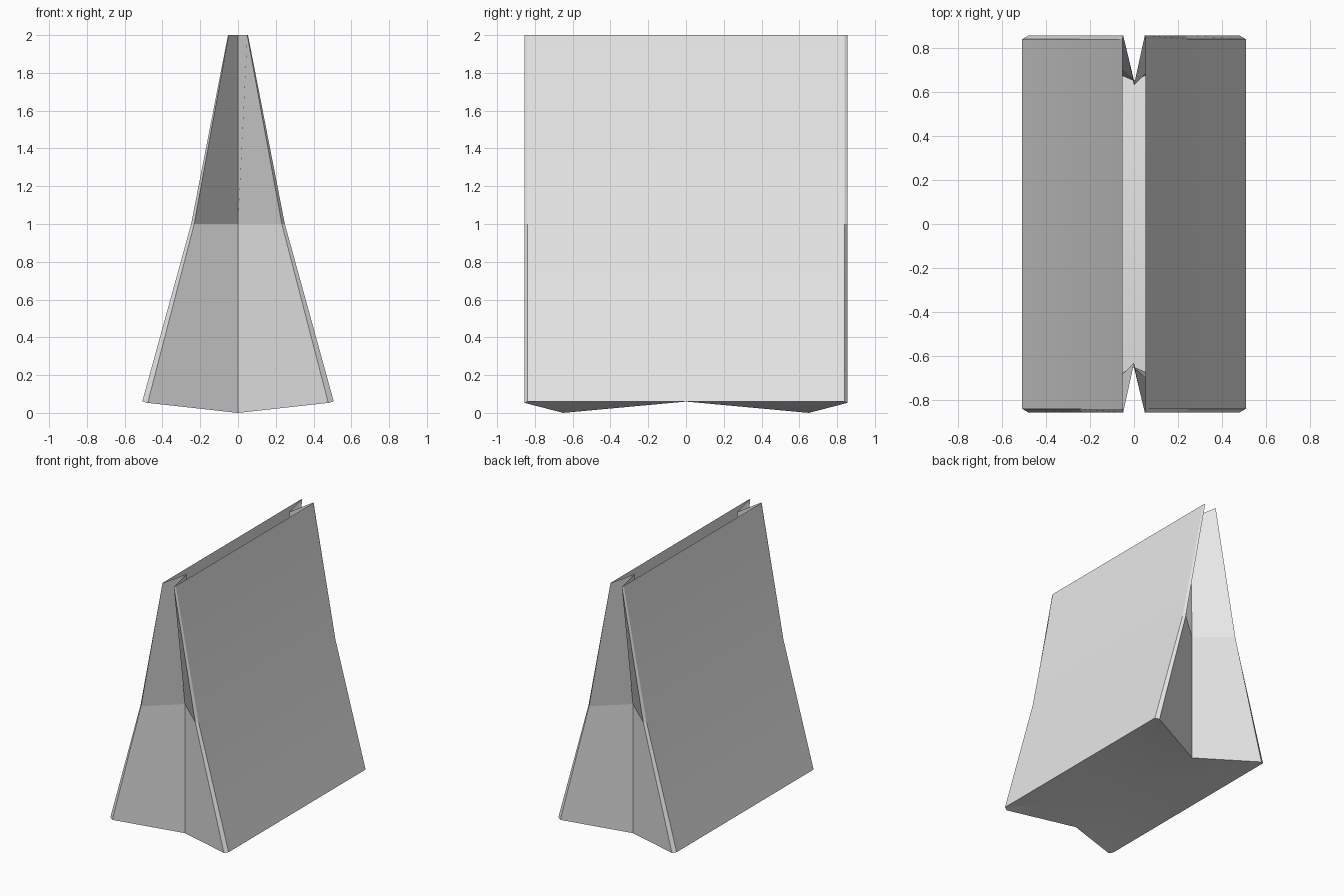
import bpy
import bmesh
import math

cube = bpy.data.objects.get("Cube")
if cube:
    bpy.data.objects.remove(cube, do_unlink=True)

# Plain pale paper
paper = bpy.data.materials.new("pale_paper")
paper.use_nodes = True
colour = (0.8, 0.8, 0.8, 1)
paper.diffuse_color = colour
paper.node_tree.nodes["Principled BSDF"].inputs["Base Color"].default_value = colour

PANEL_Y = 0.838   # end of the broad side panels
EDGE_Y = 0.855    # outer edge of the folded gussets
BASE_Z = 0.06


def ring(bm, panel_x, edge_x, fold_y, heights):
    """One closed loop around the bag, counterclockwise from the front fold."""
    fold_z, edge_z, panel_z = heights
    half = [(0, -fold_y, fold_z), (edge_x, -EDGE_Y, edge_z),
            (panel_x, -PANEL_Y, panel_z), (panel_x, 0, panel_z),
            (panel_x, PANEL_Y, panel_z), (edge_x, EDGE_Y, edge_z)]
    points = half + [(-x, -y, z) for x, y, z in half]
    return [bm.verts.new(p) for p in points]


bm = bmesh.new()
rings = [
    ring(bm, 0.507, 0.478, 0.65, (0, 0.053, BASE_Z)),
    ring(bm, 0.248, 0.232, 0.65, (1, 1, 1)),
    ring(bm, 0.053, 0.049, 0.63, (2, 2, 2)),
]

# Side panels, bevelled corners and folded gussets
count = len(rings[0])
for lower, upper in zip(rings, rings[1:]):
    for i in range(count):
        j = (i + 1) % count
        bm.faces.new((lower[i], lower[j], upper[j], upper[i]))

# Creased floor; the mouth stays open
centre = bm.verts.new((0, 0, BASE_Z))
for i in range(count):
    bm.faces.new((centre, rings[0][(i + 1) % count], rings[0][i]))

mesh = bpy.data.meshes.new("paper_bag")
bm.to_mesh(mesh)
bm.free()
mesh.materials.append(paper)
bag = bpy.data.objects.new("paper_bag", mesh)
bpy.context.collection.objects.link(bag)

bpy.ops.object.select_all(action="DESELECT")
bag.select_set(True)
bpy.context.view_layer.objects.active = bag
bpy.ops.object.shade_smooth_by_angle(angle=math.radians(20))
